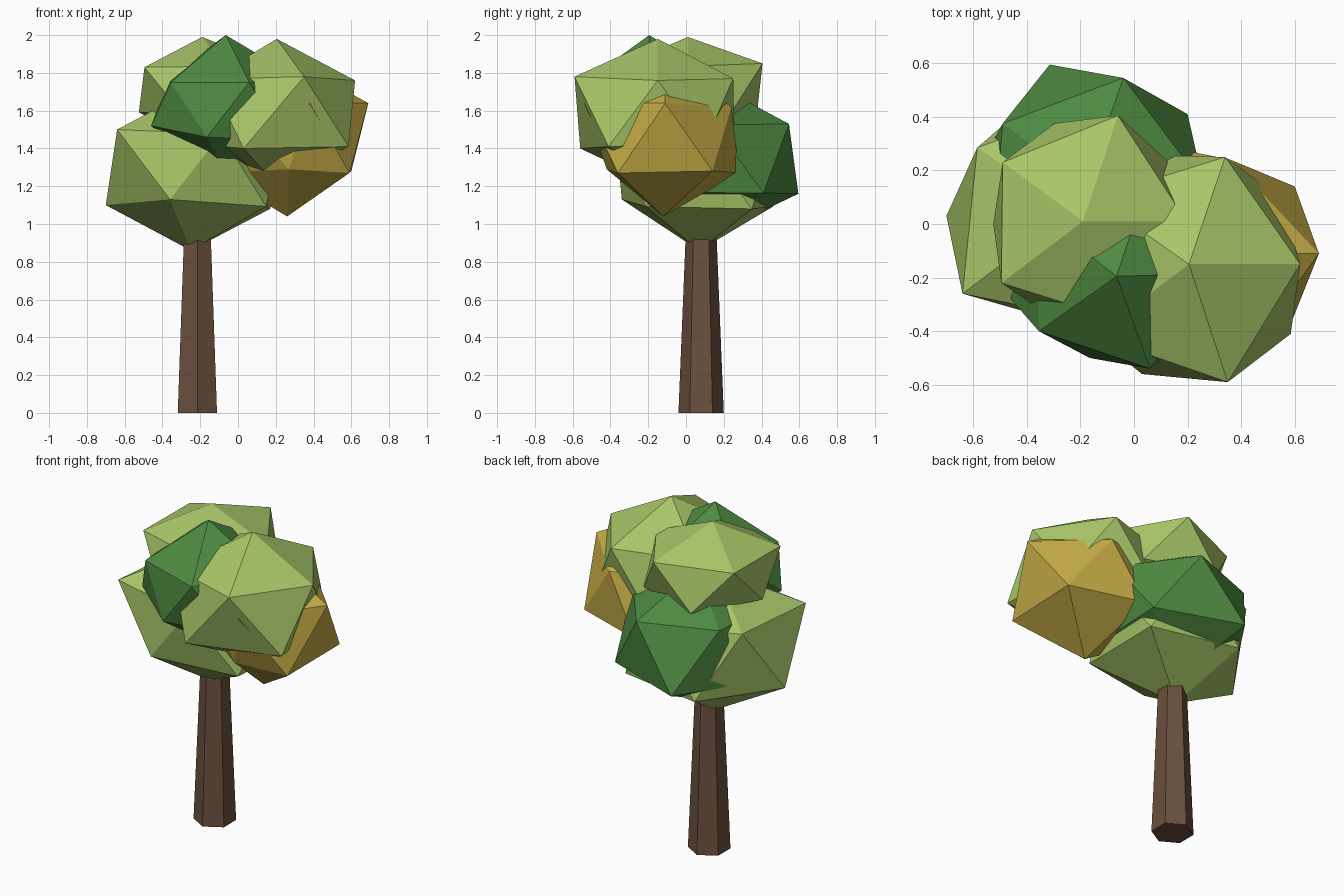
import bpy, bmesh
from mathutils import Vector


def material(name, srgb):
    m = bpy.data.materials.new(name)
    lin = [((c / 255 + 0.055) / 1.055) ** 2.4 for c in srgb]
    m.diffuse_color = (*lin, 1)
    return m


LIGHT = material("light_leaf_green", (168, 198, 104))
DARK = material("dark_leaf_green", (78, 138, 65))
GOLD = material("autumn_gold", (196, 171, 70))
BARK = material("bark_brown", (106, 80, 61))


def add_object(name, bm, mat):
    me = bpy.data.meshes.new(name)
    bm.to_mesh(me)
    bm.free()
    me.materials.append(mat)
    ob = bpy.data.objects.new(name, me)
    bpy.context.collection.objects.link(ob)
    return ob


def leaf_clump(name, mat, centre, size, pulls=()):
    """Squashed icosahedron; each pull drags the nearest corner to a point."""
    bm = bmesh.new()
    bmesh.ops.create_icosphere(bm, subdivisions=1, radius=1)
    for v in bm.verts:
        v.co = Vector(centre) + Vector(a * b for a, b in zip(v.co, size))
    for p in pulls:
        p = Vector(p)
        min(bm.verts, key=lambda v: (v.co - p).length).co = p
    add_object(name, bm, mat)


# Trunk: tapered six-sided post
bm = bmesh.new()
bmesh.ops.create_cone(bm, cap_ends=True, segments=6, radius1=0.12,
                      radius2=0.076, depth=1.08)
bmesh.ops.translate(bm, verts=bm.verts, vec=(-0.215, 0.08, 0.54))
add_object("trunk", bm, BARK)

# Crown: overlapping clumps
leaf_clump("lower_leaves", LIGHT, (-0.235, 0.045, 1.285), (0.53, 0.49, 0.43),
           [(-0.70, 0.03, 1.10), (-0.36, -0.34, 1.13), (-0.64, -0.26, 1.50),
            (-0.585, 0.285, 1.50), (-0.25, 0.07, 0.86), (0.17, 0.35, 1.08)])
leaf_clump("top_leaves", LIGHT, (-0.18, 0.01, 1.71), (0.42, 0.43, 0.28),
           [(-0.19, 0.01, 1.99), (-0.06, 0.405, 1.85), (-0.49, 0.23, 1.83),
            (-0.495, -0.22, 1.83), (-0.525, 0.0, 1.59)])
leaf_clump("right_leaves", LIGHT, (0.2, -0.16, 1.595), (0.48, 0.49, 0.385),
           [(0.205, -0.15, 1.98), (0.62, -0.15, 1.76), (0.35, -0.59, 1.78),
            (0.34, 0.25, 1.77), (0.03, -0.56, 1.40), (0.585, -0.41, 1.41)])
leaf_clump("front_leaves", DARK, (-0.06, -0.185, 1.61), (0.42, 0.42, 0.37),
           [(-0.065, -0.195, 2.0), (-0.355, -0.40, 1.75), (0.06, -0.54, 1.75),
            (-0.165, -0.50, 1.46), (-0.46, -0.28, 1.52)])
leaf_clump("back_leaves", DARK, (-0.178, 0.145, 1.345), (0.49, 0.49, 0.40),
           [(-0.04, 0.545, 1.53), (-0.315, 0.595, 1.16), (0.20, 0.41, 1.165),
            (-0.49, 0.375, 1.53)])
leaf_clump("golden_leaves", GOLD, (0.28, -0.11, 1.455), (0.45, 0.46, 0.41),
           [(0.69, -0.11, 1.64), (0.60, 0.14, 1.28), (0.59, -0.36, 1.27),
            (0.26, -0.12, 1.04), (0.38, -0.54, 1.64), (0.36, 0.24, 1.62),
            (0.27, -0.42, 1.29)])
